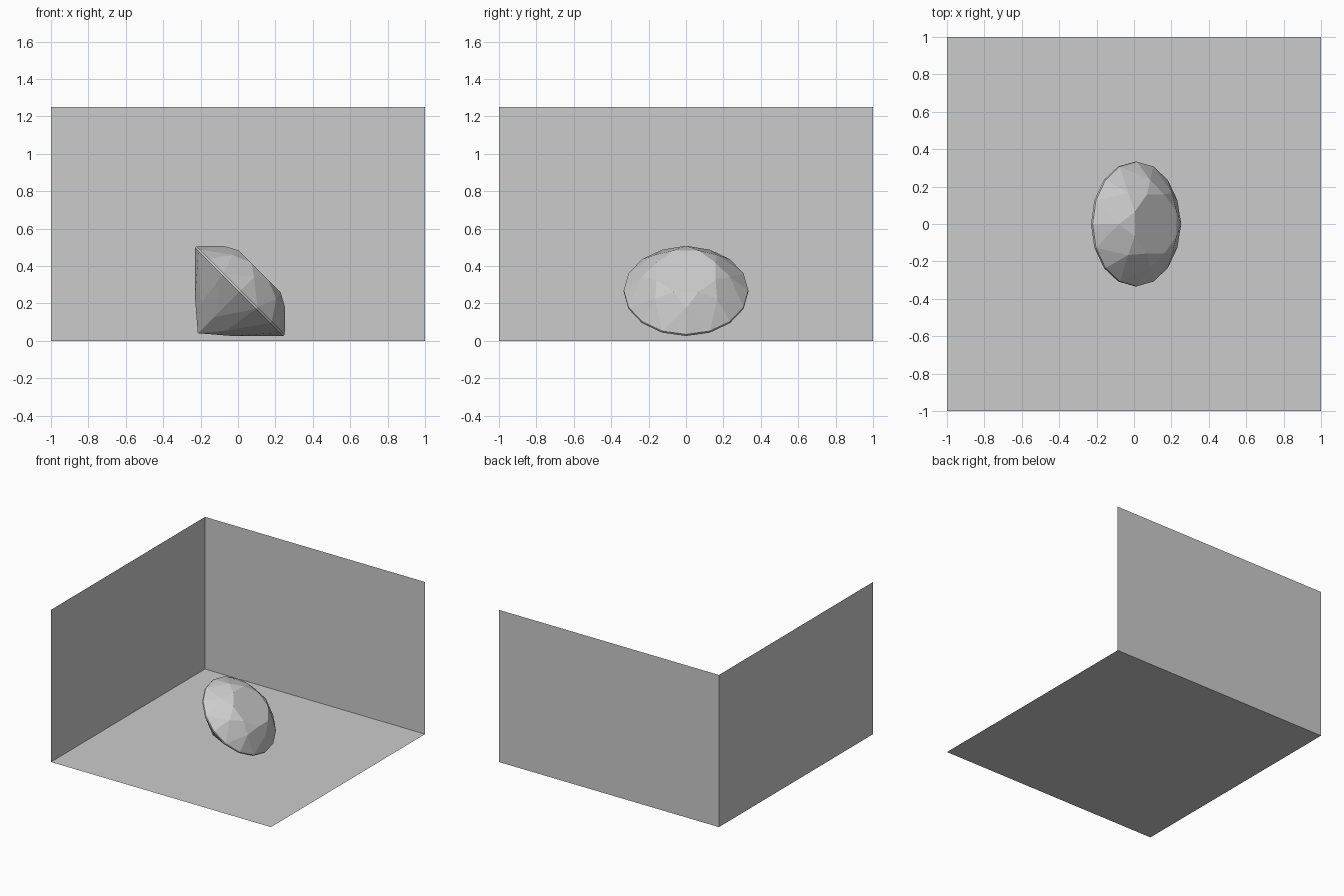
import bpy, bmesh
from math import pi, sin, cos
from mathutils import Matrix

cube = bpy.data.objects.get("Cube")
if cube:
    bpy.data.objects.remove(cube, do_unlink=True)

grey = bpy.data.materials.new("plain_grey")
grey.use_nodes = True
COLOUR = (0.6, 0.6, 0.6, 1)
grey.diffuse_color = COLOUR
grey.node_tree.nodes["Principled BSDF"].inputs["Base Color"].default_value = COLOUR


def add_object(name, bm):
    mesh = bpy.data.meshes.new(name)
    bm.to_mesh(mesh)
    bm.free()
    mesh.materials.append(grey)
    obj = bpy.data.objects.new(name, mesh)
    bpy.context.collection.objects.link(obj)
    return obj


def add_panel(name, corners):
    bm = bmesh.new()
    bm.faces.new([bm.verts.new(c) for c in corners])
    add_object(name, bm)


# Backdrop: floor and two walls, facing inward
TOP = 1.25
add_panel("floor", [(-1, -1, 0), (1, -1, 0), (1, 1, 0), (-1, 1, 0)])
add_panel("back_wall", [(-1, 1, 0), (1, 1, 0), (1, 1, TOP), (-1, 1, TOP)])
add_panel("side_wall", [(-1, -1, 0), (-1, 1, 0), (-1, 1, TOP), (-1, -1, TOP)])

# Brilliant-cut gem, built upright
bm = bmesh.new()


def ring(count, radius, height, turn=0.0):
    angles = [2 * pi * (i + turn) / count for i in range(count)]
    return [bm.verts.new((radius * cos(a), radius * sin(a), height)) for a in angles]


table = ring(8, 0.171, 0.15, 0.5)
star = ring(8, 0.235, 0.108)
girdle_top = ring(16, 0.333, 0.006)
girdle_low = ring(16, 0.333, -0.006)
pavilion = ring(8, 0.141, -0.198)
culet = bm.verts.new((0, 0, -0.318))

bm.faces.new(table)
for i in range(16):
    j = (i + 1) % 16
    bm.faces.new((girdle_low[i], girdle_low[j], girdle_top[j], girdle_top[i]))
for i in range(8):
    j = (i + 1) % 8
    here, tip, after = 2 * i, 2 * i + 1, 2 * j
    # Crown: star facet, kite and two upper girdle facets
    bm.faces.new((table[i - 1], star[i], table[i]))
    bm.faces.new((table[i], star[i], girdle_top[tip], star[j]))
    bm.faces.new((star[i], girdle_top[here], girdle_top[tip]))
    bm.faces.new((star[j], girdle_top[tip], girdle_top[after]))
    # Pavilion: main kite and two lower girdle facets
    bm.faces.new((culet, pavilion[j], girdle_low[tip], pavilion[i]))
    bm.faces.new((pavilion[i], girdle_low[tip], girdle_low[here]))
    bm.faces.new((pavilion[j], girdle_low[after], girdle_low[tip]))
bmesh.ops.recalc_face_normals(bm, faces=bm.faces)

# Tip the gem so that it leans on its pavilion
gem = add_object("gem", bm)
gem.matrix_world = Matrix.Translation((0.01, 0, 0.266)) @ Matrix.Rotation(pi / 4, 4, "Y")
